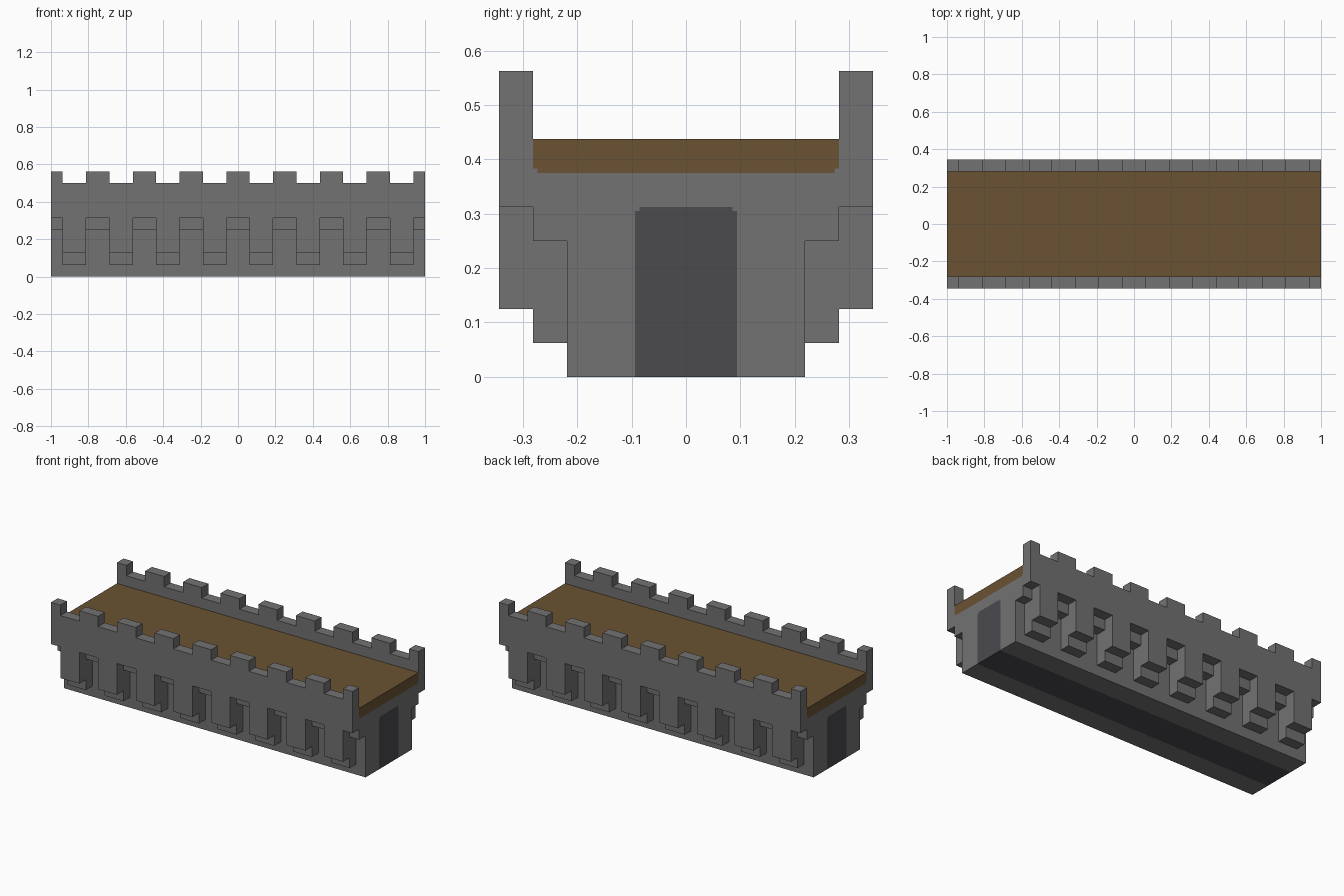
import bpy
import bmesh
from mathutils import Vector

if "Cube" in bpy.data.objects:
    bpy.data.objects.remove(bpy.data.objects["Cube"], do_unlink=True)

U = 1 / 16   # block size
IN, MID, OUT = 3.5 * U, 4.5 * U, 5.5 * U   # depths of core, corbel and wall
STEP = 0.008


def material(name, rgb):
    m = bpy.data.materials.new(name)
    m.use_nodes = True
    m.diffuse_color = (*rgb, 1)
    m.node_tree.nodes["Principled BSDF"].inputs["Base Color"].default_value = (*rgb, 1)
    return m


stone = material("grey stone", (0.168, 0.168, 0.168))
wood = material("brown wood", (0.144, 0.084, 0.032))
dark = material("dark passage", (0.069, 0.069, 0.078))


def prism(name, outline, to_point, start, end, mat):
    """Extrude a closed 2D outline from start to end."""
    bm = bmesh.new()
    face = bm.faces.new([bm.verts.new(to_point(a, b, start)) for a, b in outline])
    ext = bmesh.ops.extrude_face_region(bm, geom=[face])
    shift = Vector(to_point(0, 0, end - start))
    moved = [v for v in ext["geom"] if isinstance(v, bmesh.types.BMVert)]
    bmesh.ops.translate(bm, verts=moved, vec=shift)
    bmesh.ops.recalc_face_normals(bm, faces=bm.faces)
    mesh = bpy.data.meshes.new(name)
    bm.to_mesh(mesh)
    bm.free()
    mesh.materials.append(mat)
    obj = bpy.data.objects.new(name, mesh)
    bpy.context.collection.objects.link(obj)
    return obj


def along_x(name, outline, mat):
    return prism(name, outline, lambda y, z, x: (x, y, z), -1, 1, mat)


def along_y(name, outline, start, end, mat):
    return prism(name, outline, lambda x, z, y: (x, y, z), start, end, mat)


def mirrored(points):
    """Complete a right half outline with its left half."""
    return points + [(-a, b) for a, b in reversed(points)]


def battlement(at_merlon, between):
    """Square wave along the wall: a half merlon at each end."""
    pts = [(-1, at_merlon)]
    for i in range(8):
        x = -1 + i * 4 * U
        pts += [(x + U, at_merlon), (x + U, between),
                (x + 3 * U, between), (x + 3 * U, at_merlon)]
    return pts + [(1, at_merlon)]


# Dark passage running through the whole length, flush with the ends
arch = [(1.5 * U, 0), (1.5 * U, 5 * U - STEP),
        (1.5 * U - STEP, 5 * U - STEP), (1.5 * U - STEP, 5 * U)]
along_x("passage", mirrored(arch), dark)

# Stone core around the passage
outer = mirrored([(IN, 0), (IN, 6 * U)])
along_x("stone_core", outer + list(reversed(mirrored(arch))), stone)

# Wooden walkway with notched lower corners
along_x("wooden_deck", mirrored([(MID - STEP, 6 * U), (MID - STEP, 6 * U + STEP),
                                 (MID, 6 * U + STEP), (MID, 7 * U)]), wood)

# Stepped corbels and crenellated parapets on both long sides
for side, s in (("front", -1), ("back", 1)):
    corbel = battlement(4 * U, U) + [(1, 6 * U), (-1, 6 * U)]
    along_y(side + "_corbels", corbel, s * IN, s * MID, stone)
    wall = battlement(5 * U, 2 * U) + list(reversed(battlement(9 * U, 8 * U)))
    along_y(side + "_parapet", wall, s * MID, s * OUT, stone)
    a, b = s * (MID - STEP), s * MID
    along_x(side + "_deck_ledge", [(a, 6 * U), (b, 6 * U),
                                   (b, 6 * U + STEP), (a, 6 * U + STEP)], stone)
